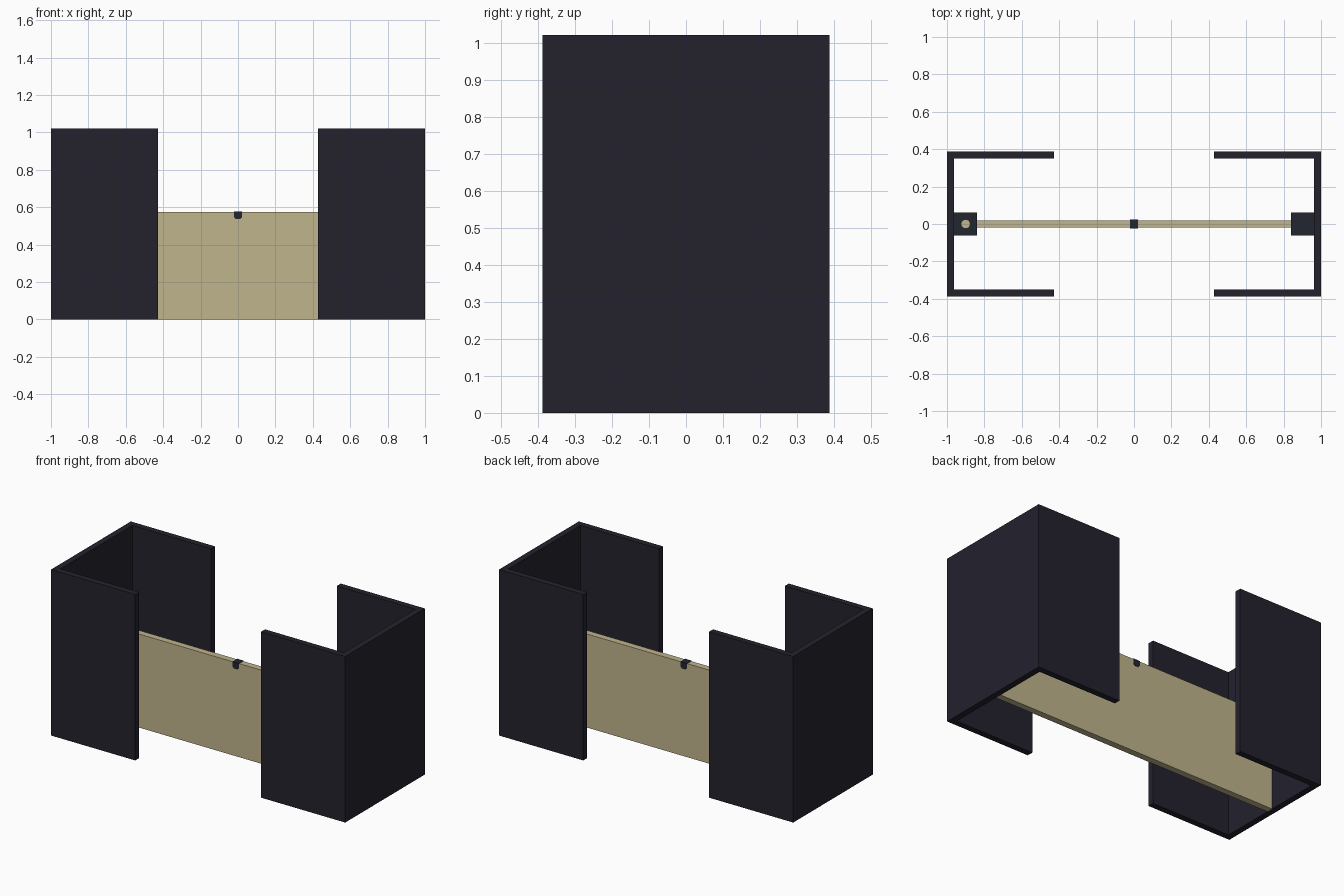
import bpy
import bmesh
from math import pi
from mathutils import Matrix

cube = bpy.data.objects.get("Cube")
if cube:
    bpy.data.objects.remove(cube, do_unlink=True)


def material(name, rgb):
    mat = bpy.data.materials.new(name)
    mat.use_nodes = True
    mat.diffuse_color = (*rgb, 1)
    mat.node_tree.nodes["Principled BSDF"].inputs["Base Color"].default_value = (*rgb, 1)
    return mat


navy = material("dark navy", (0.017, 0.016, 0.027))
charcoal = material("charcoal", (0.016, 0.019, 0.026))
tan = material("tan", (0.53, 0.46, 0.27))


def add_object(name, bm, mat):
    bmesh.ops.recalc_face_normals(bm, faces=bm.faces)
    mesh = bpy.data.meshes.new(name)
    bm.to_mesh(mesh)
    bm.free()
    mesh.materials.append(mat)
    obj = bpy.data.objects.new(name, mesh)
    bpy.context.collection.objects.link(obj)
    return obj


def prism(name, outline, z0, z1, mat):
    """Extrude a plan outline from z0 up to z1."""
    bm = bmesh.new()
    face = bm.faces.new([bm.verts.new((x, y, z0)) for x, y in outline])
    top = bmesh.ops.extrude_face_region(bm, geom=[face])["geom"]
    verts = [v for v in top if isinstance(v, bmesh.types.BMVert)]
    bmesh.ops.translate(bm, verts=verts, vec=(0, 0, z1 - z0))
    return add_object(name, bm, mat)


def box(name, x0, x1, y0, y1, z0, z1, mat):
    return prism(name, [(x0, y0), (x1, y0), (x1, y1), (x0, y1)], z0, z1, mat)


HEIGHT, DEPTH, WALL = 1.02, 0.387, 0.038
INNER = 1 - WALL
BOARD_TOP = 0.575

# U-shaped end shells and the blocks mounted inside them
for side, s in (("left", 1), ("right", -1)):
    lip, back, front = 0.428, DEPTH, DEPTH - WALL
    half = [(lip, back), (1, back)]
    inner = [(INNER, front), (lip, front)]
    outline = half + [(x, -y) for x, y in reversed(half)]
    outline += [(x, -y) for x, y in reversed(inner)] + inner
    prism(side + "_shell", [(s * x, y) for x, y in outline], 0, HEIGHT, navy)
    x0, x1 = sorted((s * 0.84, s * INNER))
    box(side + "_block", x0, x1, -0.062, 0.062, BOARD_TOP, 0.695, charcoal)

# Panel joining the shells
box("centre_board", -INNER, INNER, -0.02, 0.02, 0, BOARD_TOP, tan)

# Round button on top of the right block
bm = bmesh.new()
bmesh.ops.create_cone(bm, cap_ends=True, segments=16, radius1=0.025, radius2=0.025,
                      depth=0.02, matrix=Matrix.Translation((-0.9, 0, 0.705)))
add_object("block_button", bm, tan)

# Small latch set in the top edge, with chamfered lower corners
w, h = 0.022, 0.02
latch = prism("centre_latch", [(-w, h), (w, h), (w, -0.01), (0.012, -h), (-0.012, -h), (-w, -0.01)],
              -0.023, 0.023, charcoal)
latch.data.transform(Matrix.Translation((0, 0, 0.557)) @ Matrix.Rotation(pi / 2, 4, "X"))
